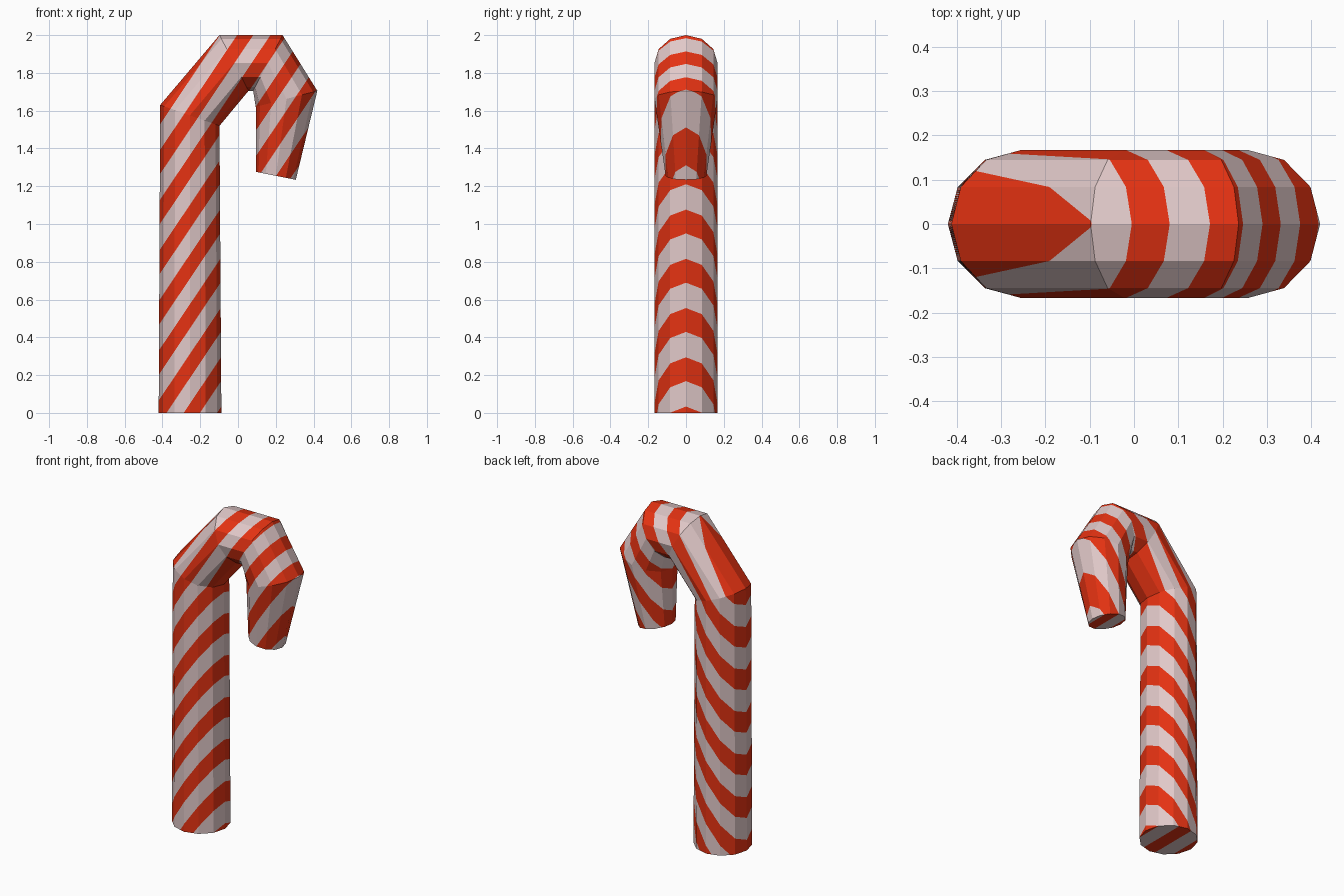
import bpy, bmesh, math
from mathutils import Vector

if "Cube" in bpy.data.objects:
    bpy.data.objects.remove(bpy.data.objects["Cube"])

SIDES = 12
# Cross-sections of the cane: outer point (x, z), inner point (x, z), depth radius
RINGS = [
    ((-0.420, 0.000), (-0.088, 0.000), 0.167),   # foot
    ((-0.412, 1.630), (-0.098, 1.520), 0.167),   # top of the stem
    ((-0.098, 2.000), (0.056, 1.705), 0.167),    # crown, left
    ((0.236, 2.000), (0.080, 1.705), 0.167),     # crown, right
    ((0.420, 1.705), (0.094, 1.620), 0.167),     # start of the tip
    ((0.306, 1.234), (0.095, 1.276), 0.108),     # end of the tip
]
# Diagonal stripes: u = x + (2 - z) / SLOPE, red at the start of each period
SLOPE, PERIOD, RED_WIDTH, START = 1.491, 0.1765, 0.0855, -0.005


def material(name, colour):
    m = bpy.data.materials.new(name)
    m.diffuse_color = (*colour, 1)
    m.use_nodes = True
    m.node_tree.nodes["Principled BSDF"].inputs["Base Color"].default_value = m.diffuse_color
    return m


def stripe_u(p):
    return p.x + (2 - p.z) / SLOPE


# Bent tube
bm = bmesh.new()
loops = []
for outer, inner, depth in RINGS:
    o, i = Vector((outer[0], 0, outer[1])), Vector((inner[0], 0, inner[1]))
    centre, half = (o + i) / 2, (o - i) / 2
    loops.append([bm.verts.new(centre + half * math.cos(a) + Vector((0, depth * math.sin(a), 0)))
                  for a in (math.tau * k / SIDES for k in range(SIDES))])
for a, b in zip(loops, loops[1:]):
    for k in range(SIDES):
        n = (k + 1) % SIDES
        bm.faces.new((a[k], a[n], b[n], b[k]))
bm.faces.new(loops[0])
bm.faces.new(loops[-1])
bmesh.ops.recalc_face_normals(bm, faces=bm.faces)

# Cut the stripe borders with parallel planes
normal = Vector((1, 0, -1 / SLOPE)).normalized()
for n in range(-4, 10):
    for offset in (0, RED_WIDTH):
        point = Vector((START + n * PERIOD + offset, 0, 2))
        bmesh.ops.bisect_plane(bm, geom=bm.verts[:] + bm.edges[:] + bm.faces[:],
                               dist=1e-5, plane_co=point, plane_no=normal)

# Colour faces by stripe
for f in bm.faces:
    f.material_index = int((stripe_u(f.calc_center_median()) - START) % PERIOD < RED_WIDTH)

mesh = bpy.data.meshes.new("striped_cane")
bm.to_mesh(mesh)
bm.free()
mesh.materials.append(material("pale_pink_white", (0.75, 0.58, 0.58)))
mesh.materials.append(material("red", (0.78, 0.032, 0.006)))
cane = bpy.data.objects.new("striped_cane", mesh)
bpy.context.collection.objects.link(cane)
